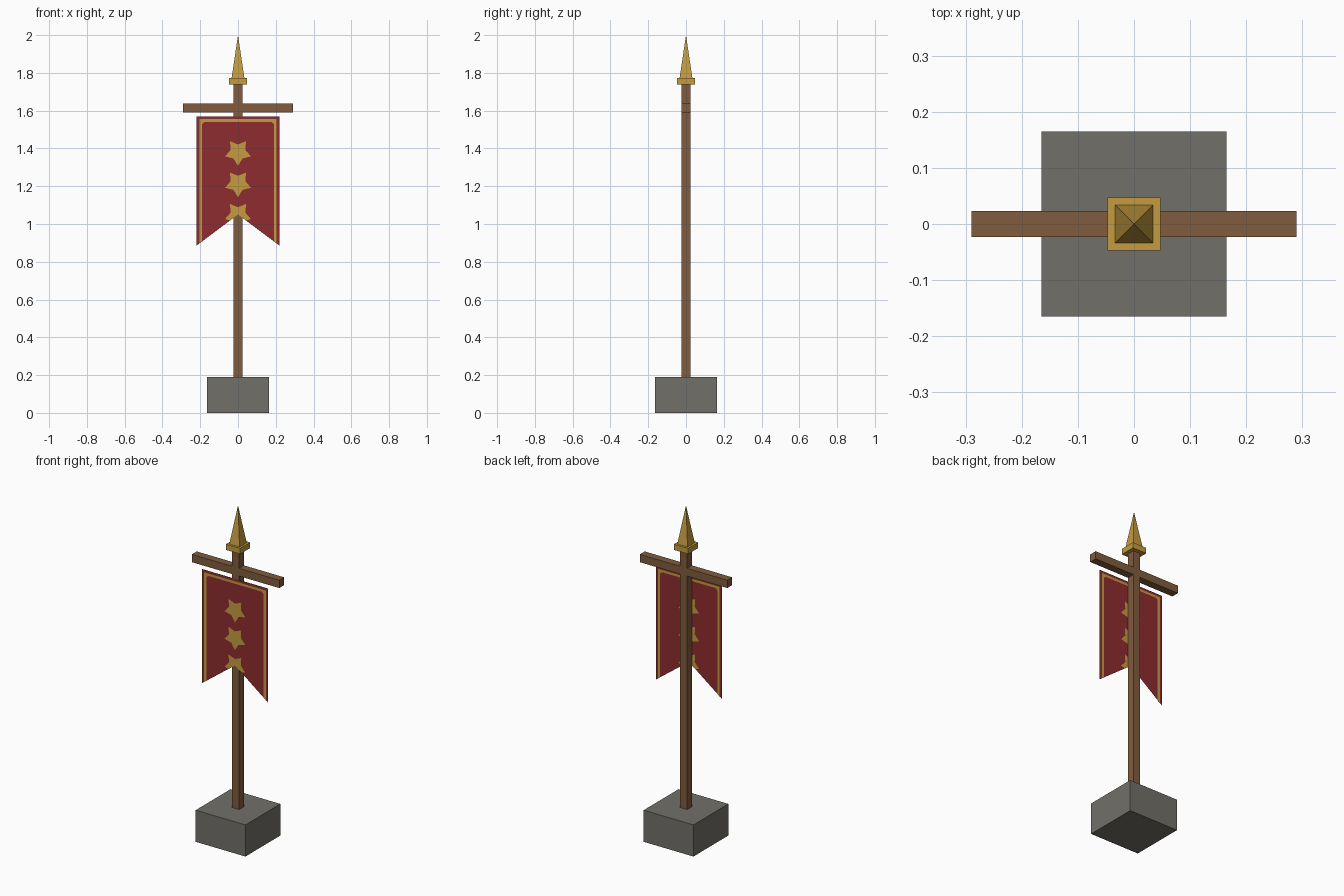
import bpy, bmesh, math
from mathutils import Vector

if "Cube" in bpy.data.objects:
    bpy.data.objects.remove(bpy.data.objects["Cube"])


def material(name, rgb):
    m = bpy.data.materials.new(name)
    lin = [((c / 255 + 0.055) / 1.055) ** 2.4 for c in rgb]
    m.diffuse_color = (*lin, 1)
    m.use_nodes = True
    m.node_tree.nodes["Principled BSDF"].inputs["Base Color"].default_value = m.diffuse_color
    return m


STONE = material("grey stone", (114, 112, 105))
WOOD = material("brown wood", (128, 92, 61))
GOLD = material("gold", (197, 156, 64))
RED = material("red cloth", (143, 44, 47))


def finish(bm, name, mat):
    me = bpy.data.meshes.new(name)
    bm.to_mesh(me)
    bm.free()
    me.materials.append(mat)
    ob = bpy.data.objects.new(name, me)
    bpy.context.collection.objects.link(ob)
    return ob


def block(name, mat, hx, hy, z0, z1, taper=1.0):
    """Box centred on the axis; taper 0 makes a pyramid."""
    bm = bmesh.new()
    bmesh.ops.create_cube(bm, size=2)
    for v in bm.verts:
        s = taper if v.co.z > 0 else 1
        v.co = (v.co.x * hx * s, v.co.y * hy * s, z1 if v.co.z > 0 else z0)
    bmesh.ops.remove_doubles(bm, verts=bm.verts, dist=1e-5)
    bmesh.ops.recalc_face_normals(bm, faces=bm.faces)
    return finish(bm, name, mat)


# Stand, pole, crossbar and spear tip
block("base", STONE, 0.165, 0.165, 0, 0.19)
block("pole", WOOD, 0.024, 0.024, 0.18, 1.745)
block("crossbar", WOOD, 0.29, 0.023, 1.59, 1.637)
block("tip_collar", GOLD, 0.047, 0.047, 1.738, 1.772)
block("spear_tip", GOLD, 0.034, 0.034, 1.772, 2.0, taper=0)

# Swallow-tailed banner: every flat piece is a half shape mirrored in x
W, TOP, APEX, TAIL = 0.22, 1.57, 1.05, 0.885
Y = -0.028


def notch(x):
    return APEX + (TAIL - APEX) * x / W


def cloth(name, mat, polys, y, back=False):
    bm = bmesh.new()
    for poly in polys:
        bm.faces.new([bm.verts.new((x, y, z)) for x, z in poly])
    # trim away whatever hangs below the swallow tail
    bmesh.ops.bisect_plane(bm, geom=bm.verts[:] + bm.edges[:] + bm.faces[:],
                           plane_co=Vector((0, y, APEX)),
                           plane_no=Vector((TAIL - APEX, 0, -W)),
                           clear_outer=True)
    dup = bmesh.ops.duplicate(bm, geom=bm.verts[:] + bm.edges[:] + bm.faces[:])["geom"]
    for v in dup:
        if isinstance(v, bmesh.types.BMVert):
            v.co.x *= -1
    bmesh.ops.remove_doubles(bm, verts=bm.verts, dist=1e-5)
    bm.normal_update()
    for f in bm.faces:
        if (f.normal.y > 0) != back:
            f.normal_flip()
    return finish(bm, name, mat)


def half_star(cz, R=0.072, r=0.041):
    """Right half of a star that points down, as a fan of triangles."""
    pts = []
    for i in range(6):
        a = math.radians(-90 + 36 * i)
        d = r if i % 2 else R
        pts.append((d * math.cos(a), cz + d * math.sin(a)))
    return [[(0, cz), pts[i], pts[i + 1]] for i in range(5)]


cloth("banner", RED, [[(0, APEX), (W, TAIL), (W, TOP), (0, TOP)]], Y)

X0, X1, Z0, Z1 = 0.19, 0.205, 1.541, 1.555
trim = [[(0, Z0), (X0, Z0), (X0, Z1), (0, Z1)],
        [(X0, TAIL), (X1, TAIL), (X1, Z1), (X0, Z1)],
        [(X0 - 0.012, Z0), (X0, Z0 - 0.012), (X0, Z0)]]

for side, y, back in (("front", Y - 0.0015, False), ("back", Y + 0.0015, True)):
    cloth("trim_" + side, GOLD, trim, y, back)
    for n, cz in enumerate((1.38, 1.214, 1.048)):
        cloth(f"star_{side}_{n + 1}", GOLD, half_star(cz), y, back)
